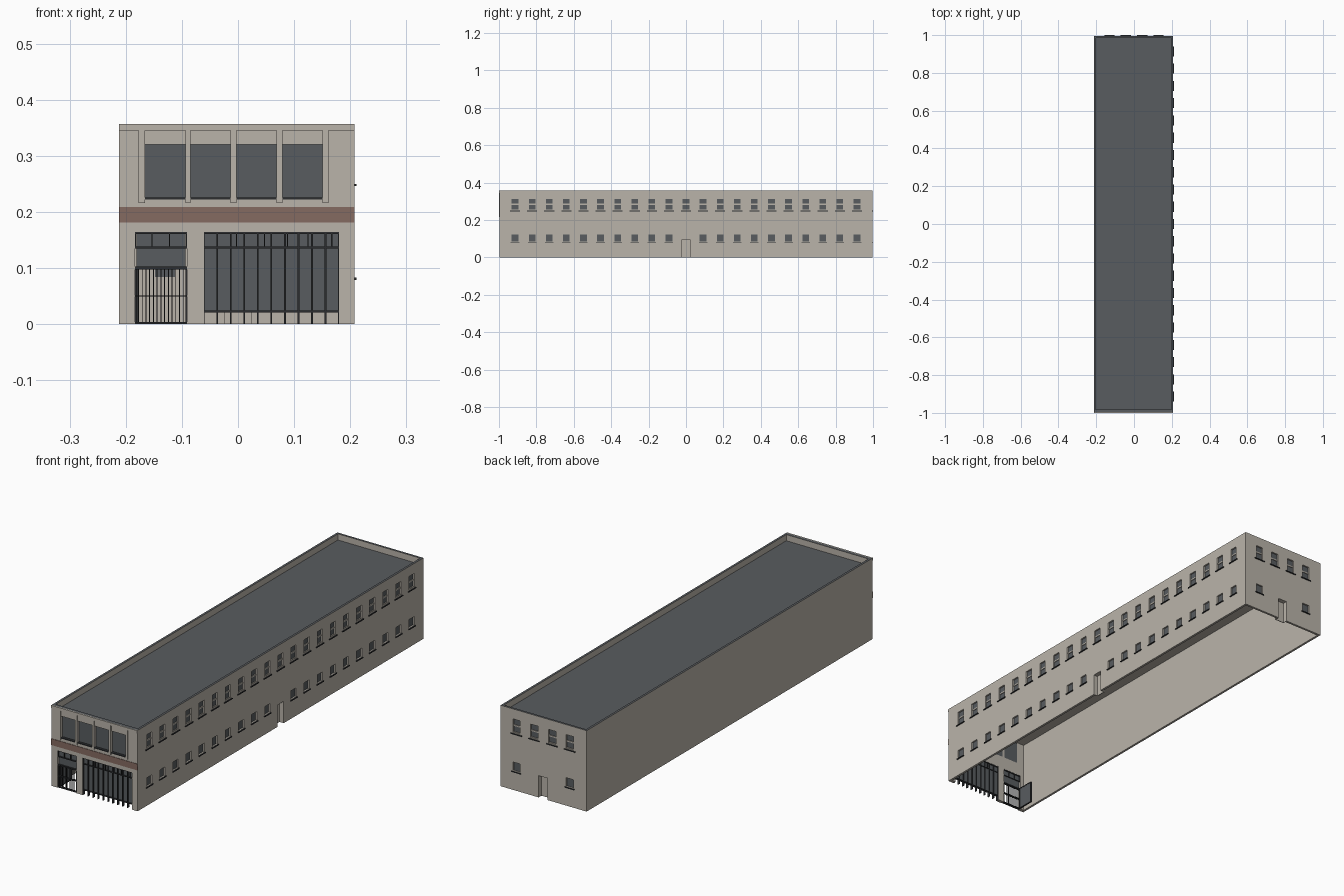
import bpy, bmesh
from math import radians
from mathutils import Matrix

if "Cube" in bpy.data.objects:
    bpy.data.objects.remove(bpy.data.objects["Cube"])


def material(name, r, g, b):
    m = bpy.data.materials.new(name)
    m.use_nodes = True
    m.diffuse_color = (r, g, b, 1)
    m.node_tree.nodes["Principled BSDF"].inputs["Base Color"].default_value = (r, g, b, 1)
    return m


STONE = material("warm stone", 0.49, 0.455, 0.40)
SLATE = material("slate grey", 0.098, 0.107, 0.115)
BROWN = material("red brown", 0.235, 0.145, 0.12)
BLACK = material("dark metal", 0.025, 0.027, 0.03)

# Building envelope
LEFT, RIGHT, END, TOP = -0.2125, 0.2075, 0.996, 0.357
THIN, THICK = 0.010, 0.015


def side(angle, x, y):
    """Local frame of a wall: u along it, d inward, z up."""
    return Matrix.Translation((x, y, 0)) @ Matrix.Rotation(radians(angle), 4, "Z")


FRONT = side(0, 0, -END)
RIGHT_SIDE = side(90, RIGHT, 0)
BACK = side(180, 0, END)
LEFT_SIDE = side(-90, LEFT, 0)


def finish(name, bm, frame, mats):
    bmesh.ops.recalc_face_normals(bm, faces=bm.faces)
    bm.transform(frame)
    mesh = bpy.data.meshes.new(name)
    bm.to_mesh(mesh)
    bm.free()
    for m in mats:
        mesh.materials.append(m)
    ob = bpy.data.objects.new(name, mesh)
    bpy.context.collection.objects.link(ob)
    return ob


def boxes(name, mat, frame, items):
    """Boxes given as (u0, u1, d0, d1, z0, z1)."""
    bm = bmesh.new()
    for u0, u1, d0, d1, z0, z1 in items:
        mid = Matrix.Translation(((u0 + u1) / 2, (d0 + d1) / 2, (z0 + z1) / 2))
        size = Matrix.Diagonal((u1 - u0, d1 - d0, z1 - z0, 1))
        bmesh.ops.create_cube(bm, size=1, matrix=mid @ size)
    return finish(name, bm, frame, [mat])


def wall(name, frame, u0, u1, thickness, holes=()):
    """Wall panel with rectangular openings (u0, u1, z0, z1) and a slate coping."""
    us = sorted({round(u, 5) for u in [u0, u1] + [v for h in holes for v in h[:2]]})
    zs = sorted({round(z, 5) for z in [0, TOP] + [v for h in holes for v in h[2:]]})
    bm = bmesh.new()
    for ua, ub in zip(us, us[1:]):
        for za, zb in zip(zs, zs[1:]):
            u, z = (ua + ub) / 2, (za + zb) / 2
            if any(h[0] < u < h[1] and h[2] < z < h[3] for h in holes):
                continue
            bm.faces.new([bm.verts.new(p) for p in
                          ((ua, 0, za), (ub, 0, za), (ub, 0, zb), (ua, 0, zb))])
    bmesh.ops.remove_doubles(bm, verts=bm.verts, dist=1e-5)
    ext = bmesh.ops.extrude_face_region(bm, geom=bm.faces[:], use_keep_orig=True)
    new = [v for v in ext["geom"] if isinstance(v, bmesh.types.BMVert)]
    bmesh.ops.translate(bm, verts=new, vec=(0, thickness, 0))
    for f in bm.faces:
        f.material_index = int(all(v.co.z > TOP - 1e-4 for v in f.verts))
    return finish(name, bm, frame, [STONE, SLATE])


def plain_facade(name, frame, u0, u1, upper, lower, door):
    """Wall with sash windows above, small windows below and one recessed door."""
    holes = [(u - 0.018, u + 0.018, 0.252, 0.313) for u in upper]
    holes += [(u - 0.018, u + 0.018, 0.084, 0.123) for u in lower]
    holes.append((door - 0.022, door + 0.022, 0, 0.096))
    wall(name + "_wall", frame, u0, u1, THIN, holes)
    boxes(name + "_glass", SLATE, frame,
          [(h[0], h[1], 0.007, 0.009, h[2], h[3]) for h in holes[:-1]])
    boxes(name + "_sash_rails", STONE, frame,
          [(u - 0.018, u + 0.018, 0.004, 0.007, 0.281, 0.287) for u in upper]
          + [(u - 0.018, u + 0.018, 0.004, 0.007, 0.252, 0.256) for u in upper])
    boxes(name + "_sills", BLACK, frame,
          [(u - 0.027, u + 0.027, -0.004, 0.005, 0.246, 0.250) for u in upper]
          + [(u - 0.023, u + 0.023, -0.004, 0.005, 0.079, 0.083) for u in lower])
    boxes(name + "_door", STONE, frame,
          [(door - 0.022, door + 0.022, 0.020, 0.023, 0, 0.096)]
          + [(door + s * 0.023 - 0.001, door + s * 0.023 + 0.001, THIN, 0.023, 0, 0.096)
             for s in (-1, 1)]
          + [(door - 0.022, door + 0.022, THIN, 0.023, 0.096, 0.098)])


# Side, back and party walls
bays = [0.0914 * i for i in range(-10, 11)]
plain_facade("right", RIGHT_SIDE, -END + THICK, END - THIN,
             bays, [b for b in bays if abs(b) > 0.01], 0)
back_bays = [-0.130, -0.044, 0.044, 0.130]
plain_facade("back", BACK, -RIGHT, -LEFT, back_bays, [back_bays[0], back_bays[-1]], 0)
wall("left_wall", LEFT_SIDE, -END + THIN, END - THICK, THIN)

# Roof: slate deck on a stone ceiling
for name, mat, z in (("roof_deck", SLATE, 0.326), ("ceiling", STONE, 0.322)):
    boxes(name, mat, Matrix(),
          [(LEFT + THIN, RIGHT - THIN, -END + THICK, END - THIN, z, z + 0.004)])

# Front wall, pilasters and cornice
win = [(-0.166, -0.094), (-0.085, -0.013), (-0.003, 0.069), (0.079, 0.151)]
SHOP = (-0.061, 0.180, 0, 0.164)
ENTRY = (-0.184, -0.091, 0, 0.164)
wall("front_wall", FRONT, LEFT, RIGHT, THICK,
     [(a, b, 0.222, 0.320) for a, b in win] + [SHOP, ENTRY])
edges = [-0.177] + [v for w in win for v in w] + [0.161]
boxes("pilasters", STONE, FRONT,
      [(a, b, -0.004, 0.002, 0.216, 0.345) for a, b in zip(edges[::2], edges[1::2])])
boxes("cornice", STONE, FRONT, [(LEFT, RIGHT, -0.004, 0.002, 0.345, TOP)])
boxes("fascia_band", BROWN, FRONT, [(LEFT, RIGHT, -0.002, 0.002, 0.181, 0.209)])
boxes("front_upper_glass", SLATE, FRONT, [(a, b, 0.010, 0.013, 0.222, 0.320) for a, b in win])
boxes("front_upper_sills", BLACK, FRONT,
      [(a, b, -0.002, 0.010, 0.222, 0.226) for a, b in win])


def bar(u, z0, z1, w=0.003, d0=0.002, d1=0.014):
    return (u - w / 2, u + w / 2, d0, d1, z0, z1)


def rail(span, z, h=0.003):
    return (span[0], span[1], 0.002, 0.014, z - h / 2, z + h / 2)


# Shop front: glazing raised above an open gap, with mullions and a transom
pitch = (SHOP[1] - SHOP[0]) / 10
boxes("shop_glass", SLATE, FRONT, [(SHOP[0], SHOP[1], 0.008, 0.010, 0.021, 0.164)])
boxes("shop_frame", BLACK, FRONT,
      [bar(SHOP[0] + pitch * i, 0, 0.164) for i in range(11)]
      + [bar(u, 0.136, 0.164, 0.002) for u in (-0.003, 0.047, 0.088, 0.125, 0.167)]
      + [rail(SHOP, z) for z in (0.0225, 0.1365, 0.1625)])

# Entrance: glazed transoms above a barred gate
boxes("entry_glass", SLATE, FRONT, [(ENTRY[0] + 0.003, ENTRY[1] - 0.003, 0.008, 0.010, 0.1, 0.164)])
boxes("entry_frame", BLACK, FRONT,
      [bar(u, 0.136, 0.164, 0.002) for u in (-0.183, -0.153, -0.122, -0.092)]
      + [rail(ENTRY, z) for z in (0.1365, 0.1625)])
gate_step = (ENTRY[1] - ENTRY[0]) / 14
boxes("entry_gate", BLACK, FRONT,
      [bar(ENTRY[0] + gate_step * i, 0, 0.1, 0.0016, 0.006, 0.008) for i in range(1, 14)]
      + [bar(u, 0, 0.1, 0.003, 0.005, 0.009) for u in (ENTRY[0] + 0.0015, ENTRY[1] - 0.0015)]
      + [rail(ENTRY, 0.1, 0.005), rail(ENTRY, 0.05, 0.002), rail(ENTRY, 0.002, 0.003)])

# Door leaf standing open inside the entrance
boxes("open_door_leaf", SLATE, FRONT, [(-0.183, -0.179, 0.016, 0.090, 0.004, 0.098)])
boxes("open_door_frame", BLACK, FRONT,
      [(-0.184, -0.178, d, d + 0.004, 0, 0.1) for d in (0.014, 0.088)]
      + [(-0.184, -0.178, 0.014, 0.092, z, z + 0.004) for z in (0, 0.096)])
